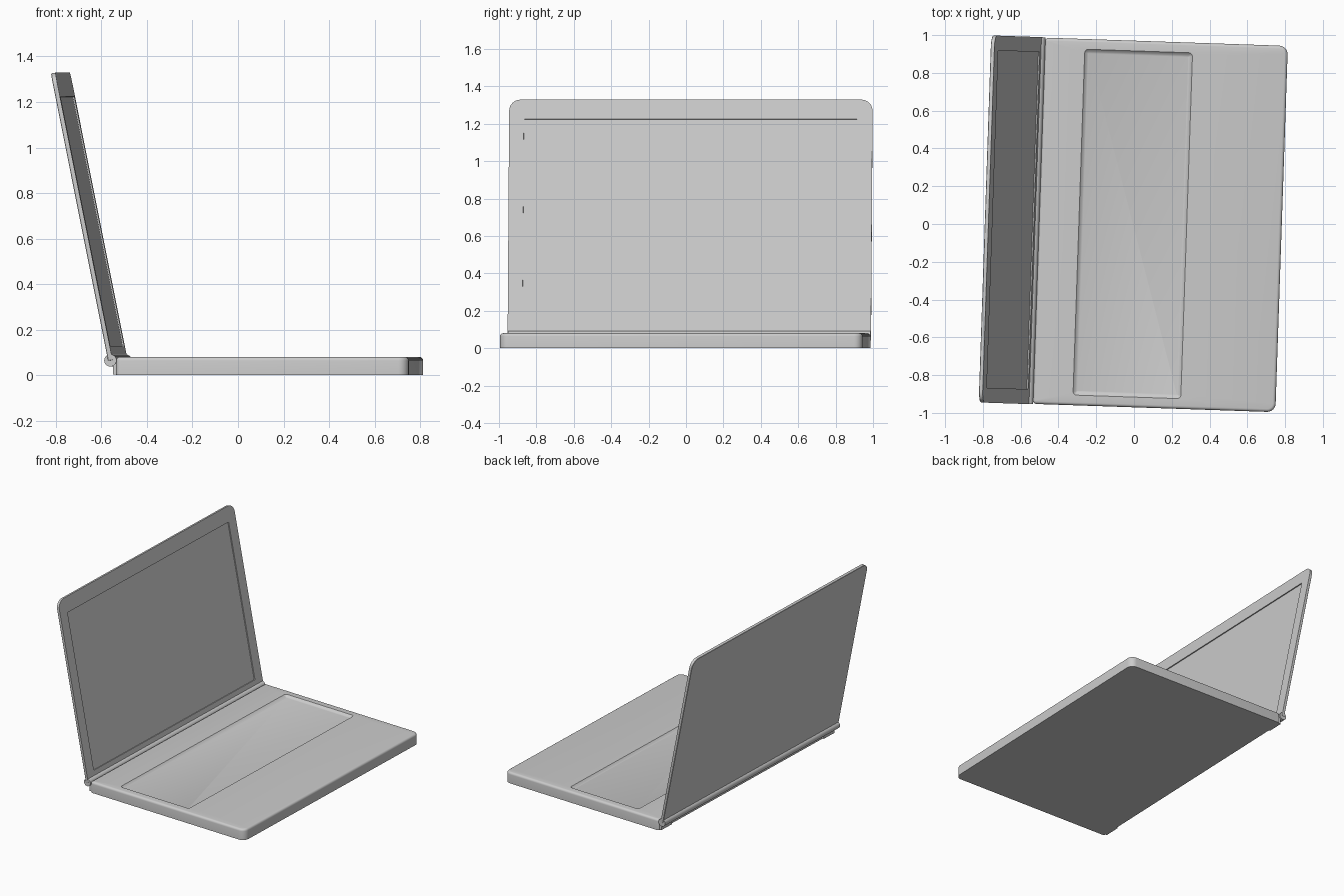
import bpy, bmesh
from math import sin, cos, pi, radians
from mathutils import Matrix

cube = bpy.data.objects.get("Cube")
if cube:
    bpy.data.objects.remove(cube)

GREY = (0.6, 0.6, 0.6, 1.0)
grey = bpy.data.materials.new("plain grey")
grey.use_nodes = True
grey.diffuse_color = GREY
grey.node_tree.nodes["Principled BSDF"].inputs["Base Color"].default_value = GREY

TURN = Matrix.Rotation(radians(-1.95), 4, "Z")
HINGE = Matrix.Translation((-0.528, 0, 0.065))
HALF = 0.97


def rounded_loop(x0, x1, half, r_low, r_high, z, inset=0.0, steps=6):
    """Rounded rectangle with separate radii at its low-x and high-x ends."""
    x0, x1, half = x0 + inset, x1 - inset, half - inset
    points = []
    for k, (sx, sy) in enumerate([(1, 1), (-1, 1), (-1, -1), (1, -1)]):
        r = max((r_high if sx > 0 else r_low) - inset, 0.002)
        cx = x1 - r if sx > 0 else x0 + r
        cy = sy * (half - r)
        for i in range(steps + 1):
            a = (k + i / steps) * pi / 2
            points.append((cx + r * cos(a), cy + r * sin(a), z))
    return points


def loft(name, loops, matrix):
    """Skin a stack of equal loops and close both ends."""
    bm = bmesh.new()
    rings = [[bm.verts.new(p) for p in loop] for loop in loops]
    for a, b in zip(rings, rings[1:]):
        for i in range(len(a)):
            j = (i + 1) % len(a)
            bm.faces.new((a[i], a[j], b[j], b[i]))
    bm.faces.new(rings[0][::-1])
    bm.faces.new(rings[-1])
    bmesh.ops.recalc_face_normals(bm, faces=bm.faces)
    for f in bm.faces:
        f.smooth = True
    mesh = bpy.data.meshes.new(name)
    bm.to_mesh(mesh)
    bm.free()
    mesh.set_sharp_from_angle(angle=radians(32))
    mesh.materials.append(grey)
    obj = bpy.data.objects.new(name, mesh)
    obj.matrix_world = TURN @ matrix
    bpy.context.collection.objects.link(obj)
    return obj


# Base: slab with a rounded top rim and a sunken keyboard tray
TOP, RIM = 0.08, 0.016
slab = (-0.503, 0.782, HALF, 0.02, 0.045)
tray = (-0.292, 0.279, 0.916, 0.02, 0.02)
base_loops = [rounded_loop(*slab, 0)]
for i in range(5):
    a = i / 4 * pi / 2
    base_loops.append(rounded_loop(*slab, TOP - RIM + RIM * sin(a), RIM * (1 - cos(a))))
base_loops += [rounded_loop(*tray, TOP - drop, inset)
               for inset, drop in [(0, 0), (0.012, 0.012), (0.022, 0.015)]]
loft("base", base_loops, Matrix())

# Lid: thin panel with a shallow recessed screen, leaning back from the hinge
panel = (0, 1.287, HALF + 0.002, 0.003, 0.06)
screen = (0.06, 1.18, 0.893, 0.003, 0.003)
lid_loops = [rounded_loop(*panel, 0.01, 0.002), rounded_loop(*panel, 0.008),
             rounded_loop(*panel, -0.01),
             rounded_loop(*screen, -0.01), rounded_loop(*screen, -0.003)]
loft("lid", lid_loops, HINGE @ Matrix.Rotation(radians(-101.3), 4, "Y"))

# Hinge barrel along the back edge
barrel = [[(0.027 * cos(i * pi / 12), y, 0.027 * sin(i * pi / 12)) for i in range(24)]
          for y in (-HALF, HALF)]
loft("hinge_barrel", barrel, HINGE)

# Brackets joining the barrel to the base near each end
for side, y in (("left", 0.9), ("right", -0.9)):
    bracket = [rounded_loop(-0.517, -0.49, 0.06, 0.003, 0.003, z) for z in (0.004, 0.055)]
    loft("hinge_bracket_" + side, bracket, Matrix.Translation((0, y, 0)))
